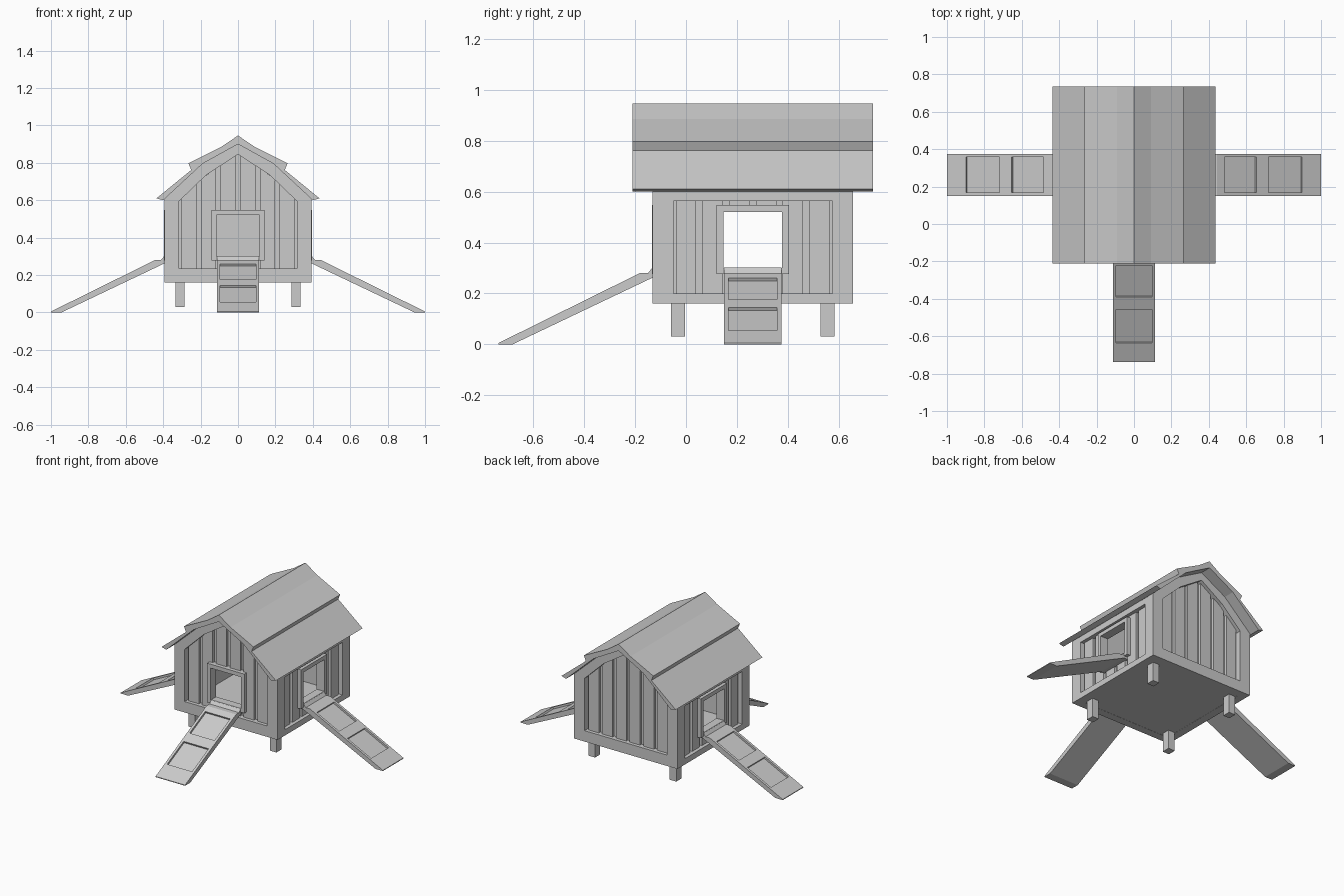
import bpy, bmesh
from math import radians
from mathutils import Matrix, Vector

if "Cube" in bpy.data.objects:
    bpy.data.objects.remove(bpy.data.objects["Cube"], do_unlink=True)

GREY = (0.6, 0.6, 0.6, 1)
mat = bpy.data.materials.new("plain grey")
mat.use_nodes = True
mat.diffuse_color = GREY
for node in mat.node_tree.nodes:
    if node.type == "BSDF_PRINCIPLED":
        node.inputs["Base Color"].default_value = GREY

CENTRE = Matrix.Translation((0, 0.2625, 0))
HALF = 0.394          # half of the square footprint


def plate(name, pieces, matrix):
    """Each piece is (outlines, low, high): outlines filled with holes, then extruded."""
    bm = bmesh.new()
    for loops, low, high in pieces:
        edges = []
        for loop in loops:
            vs = [bm.verts.new((x, y, low)) for x, y in loop]
            edges += [bm.edges.new((a, b)) for a, b in zip(vs, vs[1:] + vs[:1])]
        fill = bmesh.ops.triangle_fill(bm, edges=edges, use_beauty=True)
        faces = [g for g in fill["geom"] if isinstance(g, bmesh.types.BMFace)]
        ext = bmesh.ops.extrude_face_region(bm, geom=faces)
        moved = [g for g in ext["geom"] if isinstance(g, bmesh.types.BMVert)]
        bmesh.ops.translate(bm, verts=moved, vec=(0, 0, high - low))
    bmesh.ops.dissolve_limit(bm, angle_limit=radians(1), verts=bm.verts, edges=bm.edges)
    bmesh.ops.recalc_face_normals(bm, faces=bm.faces)
    me = bpy.data.meshes.new(name)
    bm.to_mesh(me)
    bm.free()
    me.materials.append(mat)
    ob = bpy.data.objects.new(name, me)
    ob.matrix_world = matrix
    bpy.context.collection.objects.link(ob)
    return ob


def rect(x0, x1, y0, y1):
    return [(x0, y0), (x1, y0), (x1, y1), (x0, y1)]


def mirrored(half):
    """Close a right-hand outline with its mirror image."""
    return half + [(-x, y) for x, y in reversed(half) if x > 0]


def wall_matrix(degrees):
    """Wall space: x along the wall, y up, z outward from the outer face."""
    return (CENTRE @ Matrix.Rotation(radians(degrees), 4, "Z")
            @ Matrix.Translation((0, -HALF, 0)) @ Matrix.Rotation(radians(90), 4, "X"))


GABLE = [(HALF, 0.16), (HALF, 0.61), (0.19, 0.80), (0, 0.905)]
GABLE_HOLE = [(0.315, 0.235), (0.315, 0.595), (0.17, 0.735), (0, 0.845)]
DOOR = rect(-0.115, 0.115, 0.30, 0.52)
DOOR_EDGE = rect(-0.142, 0.142, 0.277, 0.547)


def gable_height(x):
    x = abs(x)
    for (x1, y1), (x0, y0) in zip(GABLE_HOLE[1:], GABLE_HOLE[2:]):
        if x0 <= x <= x1:
            return y0 + (y1 - y0) * (x - x0) / (x1 - x0)
    return GABLE_HOLE[1][1]


def build_wall(side, degrees, gabled, door):
    m = wall_matrix(degrees)
    if gabled:
        outer, hole = mirrored(GABLE), mirrored(GABLE_HOLE)
        bottom, height = 0.23, gable_height
    else:
        outer = rect(-0.349, 0.349, 0.16, 0.605)
        hole = rect(-0.3125, 0.3125, 0.20, 0.563)
        bottom, height = 0.195, lambda x: 0.563
    plate(side + "_wall_frame", [([outer, hole], -0.045, 0)], m)
    plate(side + "_wall_backing",
          [([outer] + ([DOOR] if door else []), -0.055, -0.042)], m)

    # Vertical boards, broken around the doorway
    boards = []
    for i in range(6):
        c = (i - 2.5) * 0.105
        a, b = c - 0.04, c + 0.04
        tops = [(b, height(b) + 0.004), (a, height(a) + 0.004)]
        if door and abs(c) < 0.1:
            boards.append(([rect(a, b, bottom, 0.285)], -0.045, -0.024))
            boards.append(([[(a, 0.535), (b, 0.535)] + tops], -0.045, -0.024))
        else:
            boards.append(([[(a, bottom), (b, bottom)] + tops], -0.045, -0.024))
    plate(side + "_wall_boards", boards, m)
    if door:
        plate(side + "_door_frame", [([DOOR_EDGE, DOOR], -0.058, 0.002)], m)
        build_ramp(side, m)


def build_ramp(side, wall):
    # Side profile: distance from the wall, height
    m = wall @ Matrix.Rotation(radians(-90), 4, "Y")
    start, end = Vector((0.05, 0.28)), Vector((0.606, 0.005))
    slope = (end - start).normalized()
    sink = Vector((slope.y, -slope.x)) * 0.013
    head = [(-0.03, 0.262), (-0.03, 0.302), (0, 0.302), (0.018, 0.28), tuple(start)]
    tail = [tuple(end), (0.606, 0), (0.55, 0), (0, 0.262)]
    notches = []
    for d0, d1 in ((0.09, 0.26), (0.325, 0.505)):
        p, q = (start + slope * ((d - start.x) / slope.x) for d in (d0, d1))
        notches += [tuple(v) for v in (p, p + sink, q + sink, q)]
    plain, sunk = head + tail, head + notches + tail
    plate(side + "_ramp", [([sunk], -0.095, 0.095), ([plain], -0.1125, -0.095),
                           ([plain], 0.095, 0.1125)], m)


build_wall("front", 0, True, True)
build_wall("left", 90, False, True)
build_wall("back", 180, True, False)
build_wall("right", 270, False, True)

# Floor
plate("floor", [([rect(-0.39, 0.39, -0.39, 0.39)], 0.161, 0.20)], CENTRE)

# Legs
for sx, x_name in ((1, "left"), (-1, "right")):
    for sy, y_name in ((-1, "front"), (1, "back")):
        spot = CENTRE @ Matrix.Translation((sx * 0.31, sy * 0.294, 0))
        plate(f"{y_name}_{x_name}_leg",
              [([rect(-0.025, 0.025, -0.028, 0.028)], 0.03, 0.165)], spot)

# Roof with a flared ridge and a step in each slope
top = [(0, 0.946), (0.09, 0.885), (0.265, 0.797), (0.25, 0.762), (0.436, 0.61), (0.40, 0.60)]
under = [(0.19, 0.795), (0, 0.90)]
right_half = top + under[:1]
outline = right_half + under[1:] + [(-x, y) for x, y in reversed(right_half) if x > 0]
plate("roof", [([outline], -0.4725, 0.4725)],
      CENTRE @ Matrix.Rotation(radians(90), 4, "X"))
